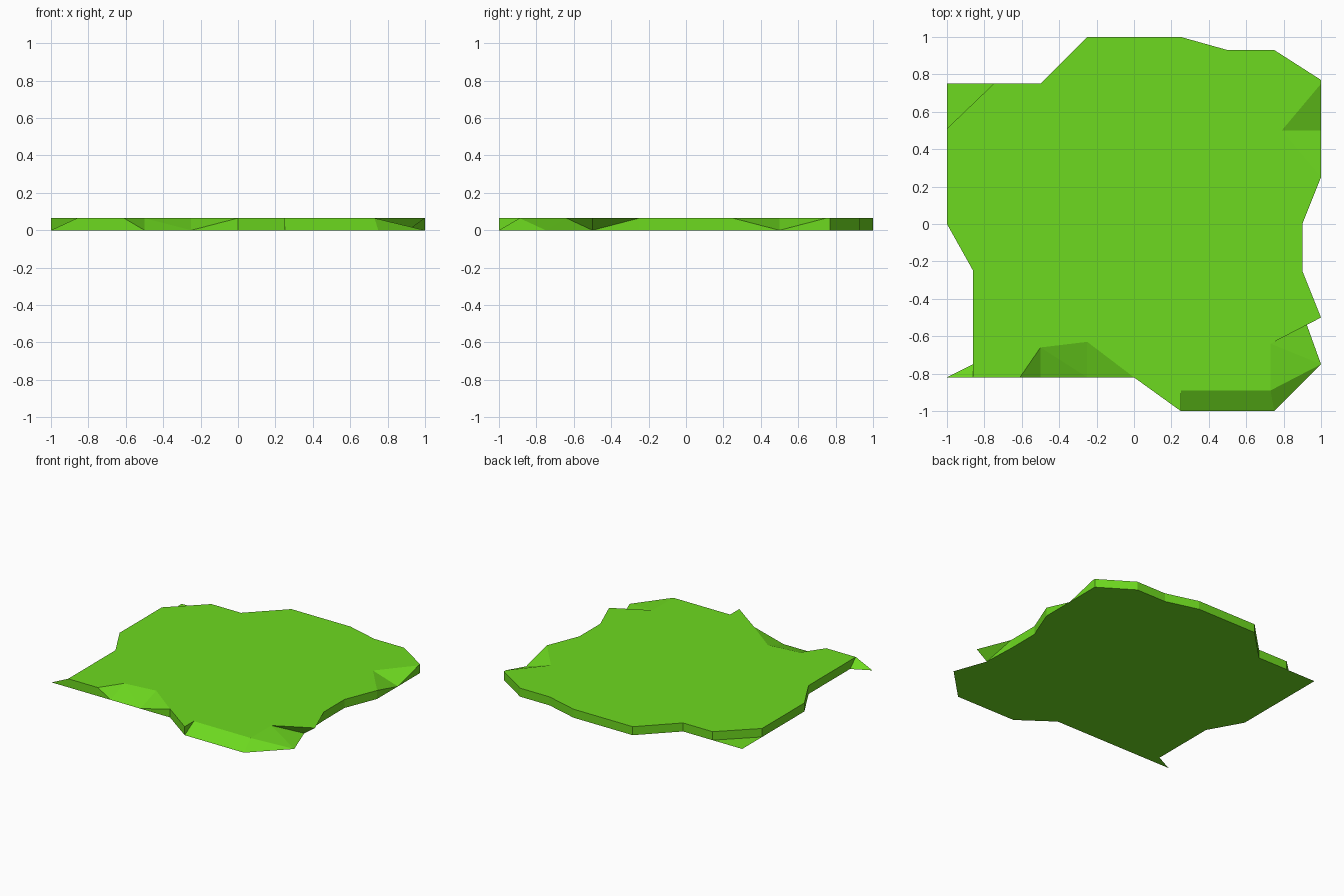
import bpy, bmesh

if "Cube" in bpy.data.objects:
    bpy.data.objects.remove(bpy.data.objects["Cube"])

H = 0.065  # slab thickness

# ground outline, clockwise from the back left; a third item moves the upper rim inwards
stations = [
    (-1, .51), (-.75, .75), (-.5, .75), (-.25, 1), (.25, 1), (.5, .93), (.75, .93),
    (1, .77), (1, .75), (1, .5, (.79, .5)), (1, .25), (.9, 0), (.9, -.25),
    (.91, -.5, (1, -.5)), (1, -.75, (.73, -.64)), (1, -.75, (.73, -.89)),
    (.75, -1, (.73, -.89)), (.25, -1, (.25, -.89)), (.25, -1), (0, -.82),
    (-.25, -.82, (-.25, -.63)), (-.5, -.82, (-.5, -.66)), (-.61, -.82),
    (-1, -.82, (-.86, -.82)), (-.86, -.75), (-.86, -.25), (-1, 0),
]


def finish(name, bm, mat):
    mesh = bpy.data.meshes.new(name)
    bm.to_mesh(mesh)
    bm.free()
    mesh.materials.append(mat)
    obj = bpy.data.objects.new(name, mesh)
    bpy.context.collection.objects.link(obj)
    return obj


green = bpy.data.materials.new("grass_green")
green.diffuse_color = (0.155, 0.7, 0.014, 1)
green.use_nodes = True
green.node_tree.nodes["Principled BSDF"].inputs["Base Color"].default_value = green.diffuse_color

# Main slab: lower and upper loops joined by side faces
bm = bmesh.new()
low, top = {}, {}


def vert(cache, xy, z):
    if xy not in cache:
        cache[xy] = bm.verts.new((*xy, z))
    return cache[xy]


pairs = [(vert(low, s[:2], 0), vert(top, s[2] if len(s) > 2 else s[:2], H))
         for s in stations]


def face(verts):
    verts = list(dict.fromkeys(verts))
    if len(verts) > 2:
        bm.faces.new(verts)


face([p[0] for p in pairs])
face([p[1] for p in reversed(pairs)])
for (a, b), (c, d) in zip(pairs, pairs[1:] + pairs[:1]):
    face([a, b, d, c])
bmesh.ops.recalc_face_normals(bm, faces=bm.faces)
bmesh.ops.triangulate(bm, faces=bm.faces, ngon_method='EAR_CLIP')
finish("ground_slab", bm, green)

# Thin flat corner at the back left, level with the underside
bm = bmesh.new()
bm.faces.new([bm.verts.new(p) for p in ((-1, .51, 0), (-.75, .75, 0), (-1, .75, 0))])
finish("back_left_corner", bm, green)
